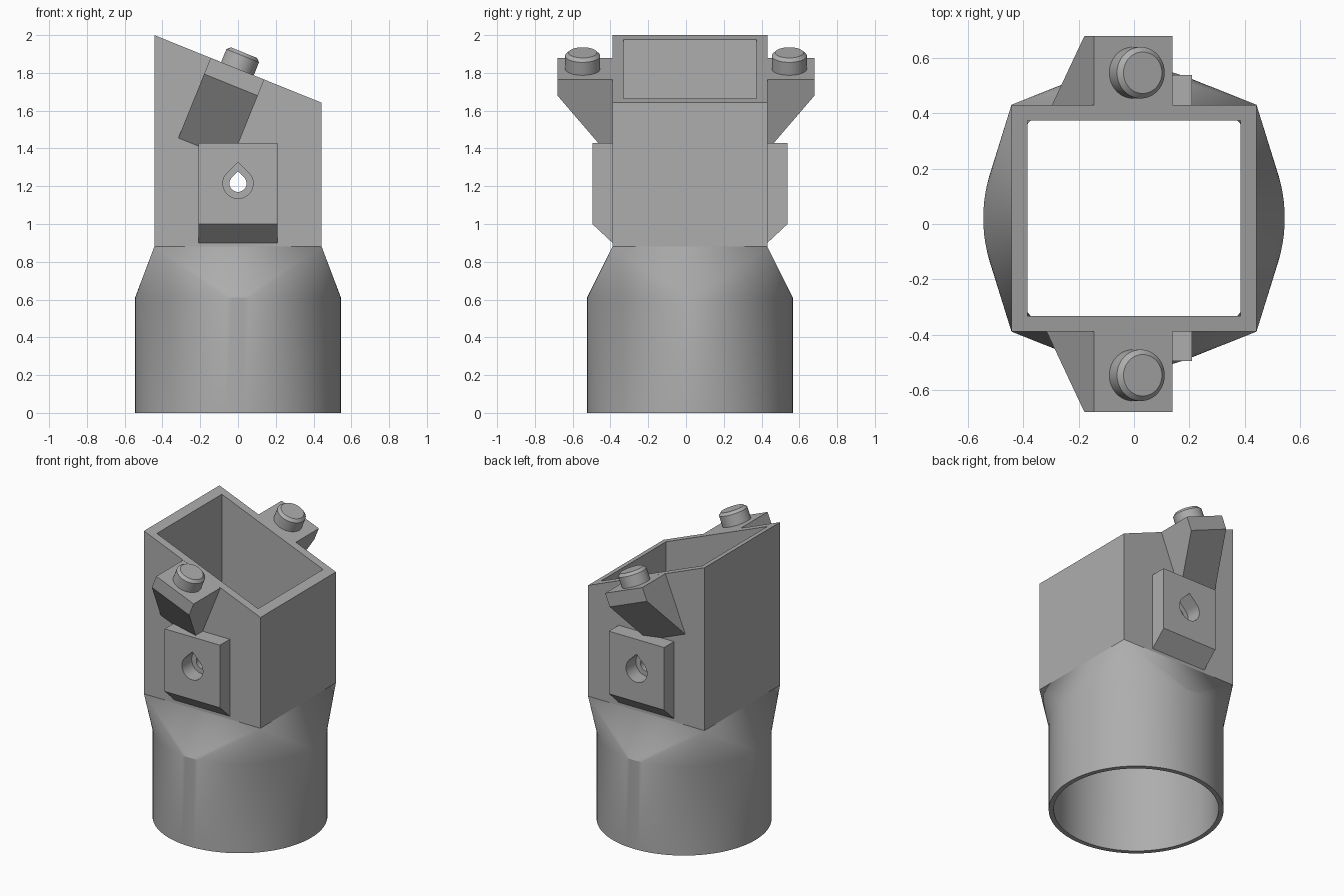
import bpy, bmesh, math
from mathutils import Matrix, Vector

if "Cube" in bpy.data.objects:
    bpy.data.objects.remove(bpy.data.objects["Cube"], do_unlink=True)

GREY = (0.42, 0.42, 0.42, 1)
mat = bpy.data.materials.new("plain grey")
mat.use_nodes = True
mat.diffuse_color = GREY
mat.node_tree.nodes["Principled BSDF"].inputs["Base Color"].default_value = GREY

TILT = math.radians(22)          # slope of the open top
CY = 0.021                       # body centre in y
HX, HY, RADIUS = 0.443, 0.41, 0.545
SHOULDER, NECK = 0.61, 0.88      # round pipe ends, square duct begins
TOP = 1.821                      # height of the rim at x = 0


def finish(name, bm, smooth=False):
    bmesh.ops.recalc_face_normals(bm, faces=bm.faces)
    mesh = bpy.data.meshes.new(name)
    bm.to_mesh(mesh)
    bm.free()
    mesh.materials.append(mat)
    obj = bpy.data.objects.new(name, mesh)
    bpy.context.collection.objects.link(obj)
    if smooth:
        shade(obj)
    return obj


def shade(obj):
    bpy.ops.object.select_all(action="DESELECT")
    obj.select_set(True)
    bpy.context.view_layer.objects.active = obj
    bpy.ops.object.shade_smooth_by_angle(angle=math.radians(20))


def prism(name, points, direction):
    """Closed solid made by sweeping a flat outline."""
    bm = bmesh.new()
    face = bm.faces.new([bm.verts.new(p) for p in points])
    copy = bmesh.ops.extrude_face_region(bm, geom=[face])["geom"]
    moved = [v for v in copy if isinstance(v, bmesh.types.BMVert)]
    bmesh.ops.translate(bm, verts=moved, vec=direction)
    return finish(name, bm)


def round_to_square(name, radius, hx, hy, bottom, rim, quarter=28):
    """Round pipe lofted into a rectangular duct with a sloping top."""
    bm = bmesh.new()
    n = quarter * 4

    def ring(z):
        return [bm.verts.new((radius * math.cos(2 * math.pi * i / n),
                              CY + radius * math.sin(2 * math.pi * i / n), z)) for i in range(n)]

    low, mid = ring(bottom), ring(SHOULDER)
    signs = [(1, 1), (-1, 1), (-1, -1), (1, -1)]
    neck = [bm.verts.new((sx * hx, CY + sy * hy, NECK)) for sx, sy in signs]
    top = [bm.verts.new((sx * hx, CY + sy * hy, rim - sx * hx * math.tan(TILT))) for sx, sy in signs]
    for i in range(n):
        j = (i + 1) % n
        bm.faces.new((low[i], low[j], mid[j], mid[i]))
        bm.faces.new((mid[i], mid[j], neck[i // quarter]))
    for k in range(4):
        m = (k + 1) % 4
        bm.faces.new((mid[m * quarter], neck[m], neck[k]))
        bm.faces.new((neck[k], neck[m], top[m], top[k]))
    bm.faces.new(low)
    bm.faces.new(top)
    return finish(name, bm)


def teardrop(name, r, z=1.215, steps=32):
    """Horizontal hole cutter with a pointed roof."""
    pts = [(0, -1, z + r * math.sqrt(2))]
    for i in range(steps + 1):
        a = math.radians(135 + 270 * i / steps)
        pts.append((r * math.cos(a), -1, z + r * math.sin(a)))
    return prism(name, pts, (0, 2, 0))


def cut(obj, cutter):
    mod = obj.modifiers.new("cut", "BOOLEAN")
    mod.operation, mod.solver, mod.object = "DIFFERENCE", "EXACT", cutter
    bpy.ops.object.select_all(action="DESELECT")
    bpy.context.view_layer.objects.active = obj
    obj.select_set(True)
    bpy.ops.object.modifier_apply(modifier=mod.name)


# Hollow body
body = round_to_square("duct_body", RADIUS, HX, HY, 0, TOP)
core = round_to_square("core_cutter", 0.514, 0.385, 0.353, -0.1, TOP + 0.2)
screw_hole = teardrop("screw_hole_cutter", 0.045)
wide_hole = teardrop("wide_hole_cutter", 0.08)
cut(body, core)
cut(body, screw_hole)
shade(body)

# Slanted frame on the rim: local x runs down the slope, local z is its normal
slope = Matrix.Translation((-0.003, 0, TOP + 0.001)) @ Matrix.Rotation(TILT, 4, "Y")

for side, s in (("front", -1), ("back", 1)):
    wall = HY + s * CY

    # Screw pad with a bevelled underside
    outer = wall + 0.107
    outline = [(wall, 0.9), (outer, 1.0), (outer, 1.43), (wall, 1.43)]
    pad = prism(side + "_screw_pad", [(-0.21, s * y, z) for y, z in outline], (0.42, 0, 0))
    cut(pad, wide_hole)
    shade(pad)

    # Bracket tapering back into the wall
    reach, band = 0.68, -0.092
    end = band - (reach - wall) * 1.255
    outline = [(wall, 0), (reach, 0), (reach, band), (wall, end)]
    bracket = prism(side + "_bracket", [(-0.153, s * y, z) for y, z in outline], (0.306, 0, 0))
    bracket.data.transform(slope)

    # Round peg with a chamfered top
    bm = bmesh.new()
    height, chamfer, r = 0.092, 0.018, 0.093
    for z0, z1, r0, r1 in ((0, height - chamfer, r, r), (height - chamfer, height, r, r - chamfer)):
        bmesh.ops.create_cone(bm, cap_ends=False, segments=48, radius1=r0, radius2=r1, depth=z1 - z0,
                              matrix=Matrix.Translation((0, s * 0.547, (z0 + z1) / 2)))
    bmesh.ops.remove_doubles(bm, verts=bm.verts, dist=0.0001)
    bmesh.ops.holes_fill(bm, edges=[e for e in bm.edges if e.is_boundary], sides=0)
    bmesh.ops.transform(bm, matrix=slope, verts=bm.verts)
    finish(side + "_peg", bm, smooth=True)

for cutter in (core, screw_hole, wide_hole):
    bpy.data.objects.remove(cutter, do_unlink=True)
